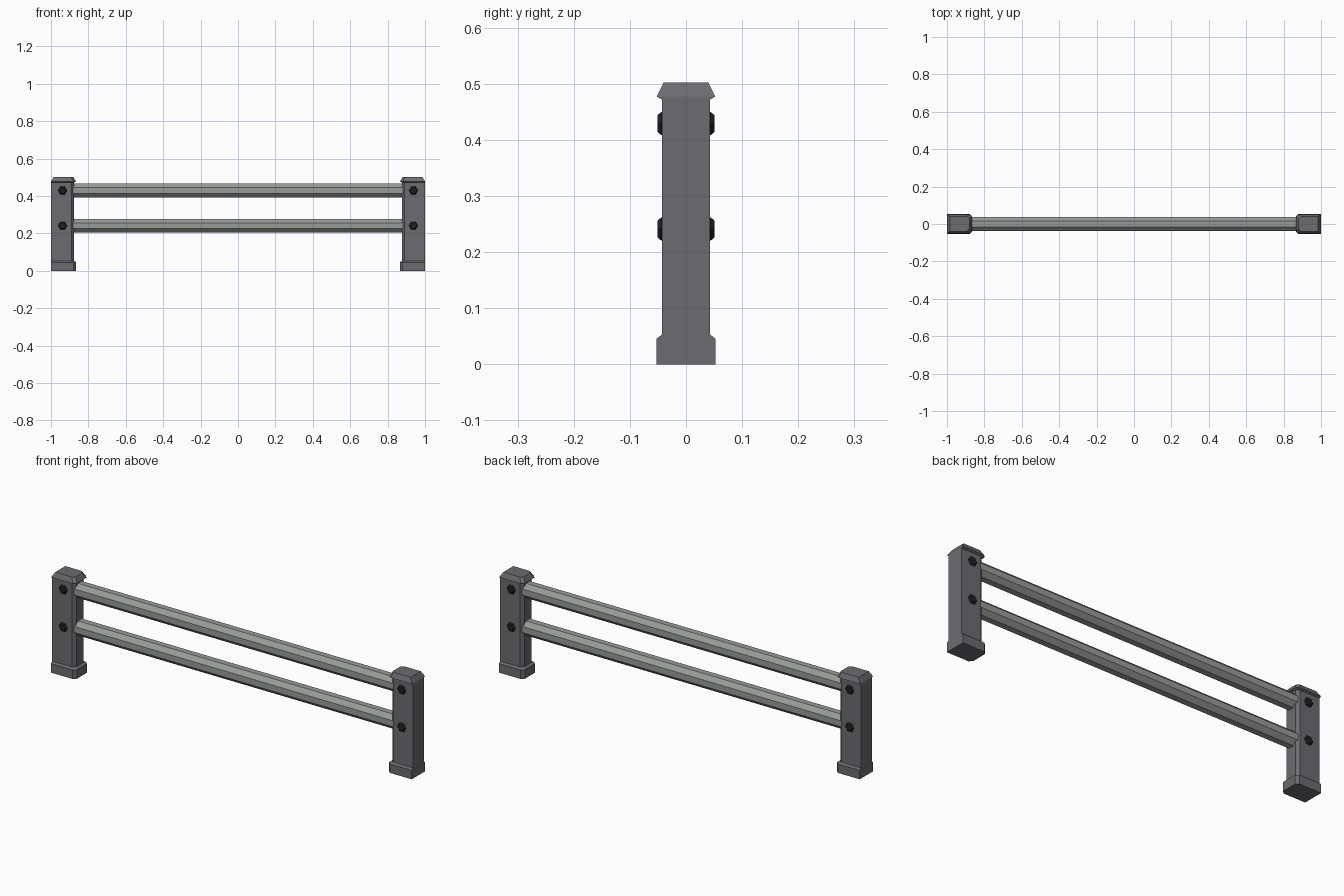
import bpy, bmesh, math

cube = bpy.data.objects.get("Cube")
if cube:
    bpy.data.objects.remove(cube, do_unlink=True)


def material(name, rgb):
    mat = bpy.data.materials.new(name)
    mat.use_nodes = True
    color = (*rgb, 1.0)
    mat.diffuse_color = color
    mat.node_tree.nodes["Principled BSDF"].inputs["Base Color"].default_value = color
    return mat


POST_GREY = material("post grey", (0.15, 0.15, 0.165))
RAIL_GREY = material("rail grey", (0.31, 0.33, 0.31))
BOLT_BLACK = material("bolt black", (0.015, 0.015, 0.016))


def loft(name, rings, mat):
    """Skin a closed solid through rings of equal point count."""
    bm = bmesh.new()
    loops = [[bm.verts.new(p) for p in ring] for ring in rings]
    count = len(loops[0])
    for a, b in zip(loops, loops[1:]):
        for i in range(count):
            j = (i + 1) % count
            bm.faces.new((a[i], a[j], b[j], b[i]))
    bm.faces.new(loops[0])
    bm.faces.new(loops[-1])
    bmesh.ops.recalc_face_normals(bm, faces=bm.faces)
    mesh = bpy.data.meshes.new(name)
    bm.to_mesh(mesh)
    bm.free()
    mesh.materials.append(mat)
    obj = bpy.data.objects.new(name, mesh)
    bpy.context.collection.objects.link(obj)
    return obj


def post_ring(side, z, outer, inner, half, cut=0.014):
    """Rectangle with its two inner corners cut, outer side left square."""
    outline = [(outer, -half), (outer, half), (inner + cut, half),
               (inner, half - cut), (inner, cut - half), (inner + cut, -half)]
    return [(side * x, y, z) for x, y in outline]


# Sections of each post part: height, outer x, inner x, half depth
POST_PARTS = {
    "base": [(0, 1, 0.865, 0.053), (0.045, 1, 0.865, 0.053), (0.053, 1, 0.876, 0.043)],
    "post": [(0.053, 1, 0.876, 0.043), (0.472, 1, 0.876, 0.043)],
    "cap": [(0.472, 1, 0.876, 0.043), (0.477, 1, 0.866, 0.052), (0.502, 0.985, 0.88, 0.04)],
}
RAIL_HEIGHTS = {"lower": 0.241, "upper": 0.429}

# Posts with bases, caps and bolts
for label, side in (("left", 1), ("right", -1)):
    for part, sections in POST_PARTS.items():
        loft(f"{label}_{part}", [post_ring(side, *s) for s in sections], POST_GREY)
    for level, z in RAIL_HEIGHTS.items():
        for face, direction in (("front", -1), ("back", 1)):
            rings = []
            for y, r in ((0.04, 0.024), (0.044, 0.024), (0.051, 0.017)):
                rings.append([(side * 0.938 + r * math.cos(k * math.pi / 3), direction * y,
                               z + r * math.sin(k * math.pi / 3)) for k in range(6)])
            loft(f"{label}_{level}_{face}_bolt", rings, BOLT_BLACK)

# Octagonal rails between the posts
RADIUS = 0.0365 / math.cos(math.pi / 8)
for level, z in RAIL_HEIGHTS.items():
    angles = [(k + 0.5) * math.pi / 4 for k in range(8)]
    rings = [[(x, RADIUS * math.cos(a), z + RADIUS * math.sin(a)) for a in angles]
             for x in (-0.9, 0.9)]
    loft(f"{level}_rail", rings, RAIL_GREY)
